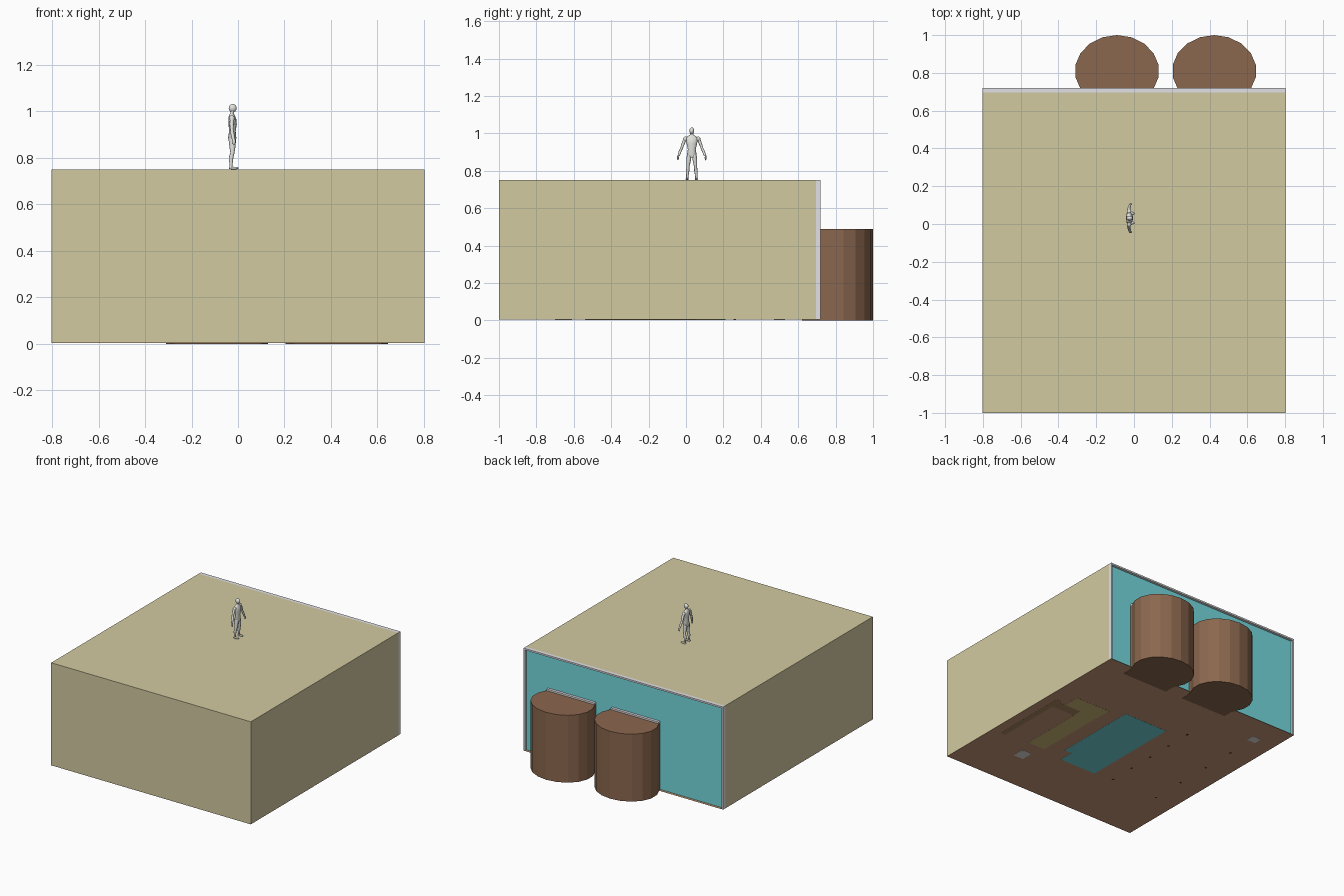
import bpy, bmesh, math
from mathutils import Vector

cube = bpy.data.objects.get("Cube")
if cube:
    bpy.data.objects.remove(cube, do_unlink=True)


def material(name, rgb):
    lin = [((c / 255 + 0.055) / 1.055) ** 2.4 for c in rgb] + [1]
    m = bpy.data.materials.new(name)
    m.use_nodes = True
    m.diffuse_color = lin
    m.node_tree.nodes["Principled BSDF"].inputs["Base Color"].default_value = lin
    return m


KHAKI = material("khaki wall", (210, 202, 161))
BROWN = material("column brown", (139, 103, 78))
TAN = material("floor tan", (200, 154, 119))
TEAL = material("teal glass", (117, 216, 221))
TRIM = material("pale grey trim", (231, 231, 236))
GREY = material("figure grey", (226, 226, 221))
GOLD = material("gold inlay", (212, 186, 124))
OLIVE = material("olive brown", (176, 140, 98))
CHARCOAL = material("charcoal", (70, 55, 45))


def finish(name, bm, mat):
    bmesh.ops.recalc_face_normals(bm, faces=bm.faces)
    mesh = bpy.data.meshes.new(name)
    bm.to_mesh(mesh)
    bm.free()
    mesh.materials.append(mat)
    ob = bpy.data.objects.new(name, mesh)
    bpy.context.collection.objects.link(ob)
    return ob


def box(name, x, y, z, mat):
    """Axis-aligned block from (low, high) ranges."""
    bm = bmesh.new()
    bmesh.ops.create_cube(bm, size=1)
    for v in bm.verts:
        v.co = [sum(r) / 2 + c * (r[1] - r[0]) for r, c in zip((x, y, z), v.co)]
    return finish(name, bm, mat)


# Main block, floor slab and rear glazing
FLOOR, TOP, BACK, W = 0.004, 0.75, 0.72, 0.803
box("main_block", (-W, W), (-1, 0.695), (FLOOR + 0.001, TOP), KHAKI)
box("floor_slab", (-W, W), (-1, BACK), (FLOOR, FLOOR + 0.001), TAN)
box("rear_glass", (-W + 0.01, W - 0.01), (0.695, 0.701), (FLOOR + 0.001, TOP - 0.01), TEAL)

# Rim around the rear glazing
box("rim_top", (-W, W), (0.695, BACK), (TOP - 0.012, TOP), TRIM)
for side, label in ((-1, "right"), (1, "left")):
    box("rim_" + label, sorted((side * W, side * (W - 0.012))),
        (0.695, BACK), (FLOOR + 0.001, TOP - 0.012), TRIM)


# Rounded columns set against the glass, with a door header and a threshold
def column(name, cx):
    cy, rx, ry, top = 0.81, 0.223, 0.19, 0.49
    angles = [math.radians(a) for a in range(-30, 211, 20)]
    outline = [(rx * math.cos(a), cy + ry * math.sin(a)) for a in angles]
    outline += [(outline[-1][0], 0.7), (outline[0][0], 0.7)]
    bm = bmesh.new()
    base = bm.faces.new([bm.verts.new((cx + x, y, 0)) for x, y in outline])
    new = bmesh.ops.extrude_face_region(bm, geom=[base], use_keep_orig=True)["geom"]
    bmesh.ops.translate(bm, vec=(0, 0, top),
                        verts=[g for g in new if isinstance(g, bmesh.types.BMVert)])
    finish(name, bm, BROWN)
    box(name + "_threshold", (cx - 0.185, cx + 0.185), (0.62, 0.7), (0, FLOOR), BROWN)
    box(name + "_door_header", (cx - 0.193, cx + 0.193), (0.7, BACK), (top, top + 0.012), TRIM)


column("right_column", -0.09)
column("left_column", 0.425)


# Thin inlays on the underside
def inlay(name, x, y, mat):
    box(name, x, y, (FLOOR - 0.0008, FLOOR + 0.0005), mat)


inlay("pool_inlay", (-0.105, 0.25), (-0.43, 0.21), TEAL)
inlay("pool_inlay_end", (-0.105, 0.19), (-0.54, -0.43), TEAL)
inlay("gold_inlay_wide", (0.36, 0.64), (0.04, 0.165), GOLD)
inlay("gold_inlay_long", (0.365, 0.505), (-0.505, 0.04), GOLD)
inlay("olive_strip", (0.69, 0.73), (-0.53, 0.06), OLIVE)
inlay("olive_panel", (0.505, 0.69), (-0.03, 0.04), OLIVE)
inlay("front_grey_inlay", (0.39, 0.47), (-0.7, -0.61), GREY)
inlay("rear_grey_inlay", (-0.67, -0.6), (0.47, 0.53), GREY)
for x, count in ((-0.25, 5), (-0.63, 4)):
    for i in range(count):
        y = 0.26 - 0.78 * i / (count - 1)
        inlay("floor_stud", (x - 0.007, x + 0.007), (y - 0.007, y + 0.007), CHARCOAL)


# Standing figure, facing +x, lofted from elliptical rings
def loft(bm, rings, n=12):
    """Each ring: (x, y, z, radius_x, radius_y), stacked horizontally."""
    loops = []
    for x, y, z, rx, ry in rings:
        loops.append([bm.verts.new((x + rx * math.cos(2 * math.pi * i / n),
                                    y + ry * math.sin(2 * math.pi * i / n), z))
                      for i in range(n)])
    for a, b in zip(loops, loops[1:]):
        for i in range(n):
            j = (i + 1) % n
            bm.faces.new((a[i], a[j], b[j], b[i]))
    bm.faces.new(loops[0])
    bm.faces.new(loops[-1])


def ball(bm, centre, radii):
    made = bmesh.ops.create_uvsphere(bm, u_segments=12, v_segments=8, radius=1)
    for v in made["verts"]:
        v.co = Vector(centre) + Vector([c * r for c, r in zip(v.co, radii)])


bm = bmesh.new()
# Torso, neck and head
loft(bm, [(0, 0, 0.118, 0.012, 0.016), (-0.001, 0, 0.135, 0.018, 0.026),
          (0, 0, 0.165, 0.014, 0.021), (0.001, 0, 0.195, 0.018, 0.028),
          (-0.001, 0, 0.222, 0.017, 0.034), (-0.003, 0, 0.235, 0.011, 0.022),
          (-0.001, 0, 0.243, 0.008, 0.009), (0.001, 0, 0.256, 0.008, 0.009)])
ball(bm, (0.001, 0, 0.264), (0.017, 0.0125, 0.018))
for s in (-1, 1):
    # Leg and foot
    loft(bm, [(-0.007, s * 0.024, 0.002, 0.007, 0.007), (-0.006, s * 0.024, 0.02, 0.006, 0.006),
              (-0.006, s * 0.022, 0.05, 0.010, 0.009), (0, s * 0.020, 0.072, 0.009, 0.008),
              (0, s * 0.017, 0.105, 0.014, 0.012), (-0.001, s * 0.013, 0.135, 0.016, 0.013)])
    ball(bm, (0.006, s * 0.025, 0.006), (0.021, 0.008, 0.006))
    # Arm and hand
    ball(bm, (-0.002, s * 0.034, 0.22), (0.012, 0.012, 0.013))
    loft(bm, [(0.004, s * 0.071, 0.128, 0.006, 0.006), (0, s * 0.062, 0.155, 0.008, 0.008),
              (-0.003, s * 0.053, 0.175, 0.007, 0.007), (-0.003, s * 0.046, 0.195, 0.009, 0.009),
              (-0.002, s * 0.036, 0.222, 0.009, 0.009)])
    ball(bm, (0.006, s * 0.074, 0.12), (0.008, 0.005, 0.014))
bmesh.ops.translate(bm, vec=(-0.024, 0.031, TOP), verts=bm.verts)
figure = finish("standing_figure", bm, GREY)
bpy.context.view_layer.objects.active = figure
figure.select_set(True)
bpy.ops.object.shade_smooth_by_angle(angle=math.radians(50))
